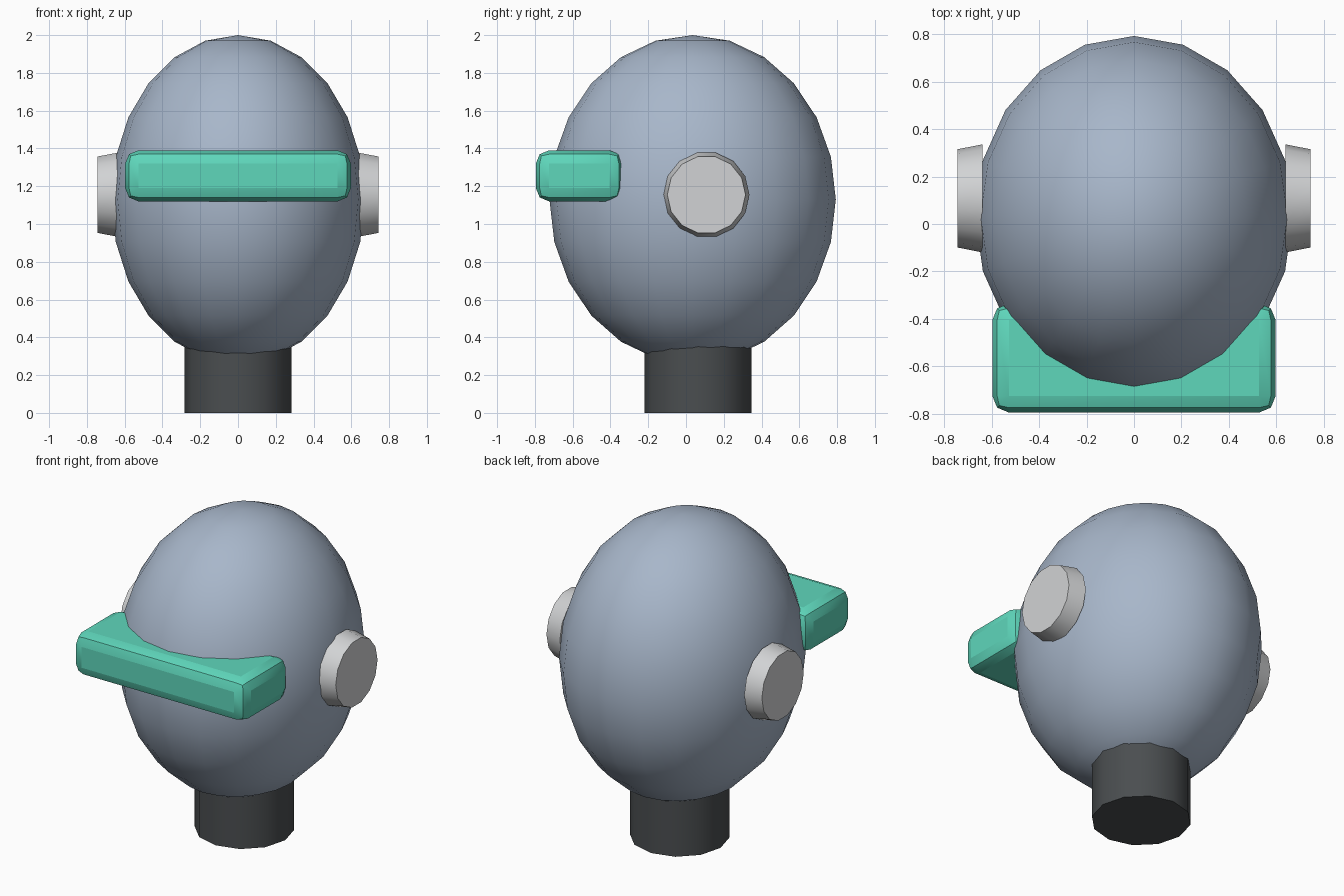
import bpy
from math import pi

cube = bpy.data.objects.get("Cube")
if cube:
    bpy.data.objects.remove(cube, do_unlink=True)


def make_material(name, rgb):
    mat = bpy.data.materials.new(name)
    mat.use_nodes = True
    color = (*rgb, 1)
    mat.diffuse_color = color
    mat.node_tree.nodes["Principled BSDF"].inputs["Base Color"].default_value = color
    return mat


def finish(name, mat, angle=0.62):
    """Name the active object, apply its scale, colour it and smooth it."""
    obj = bpy.context.object
    obj.name = name
    obj.data.materials.append(mat)
    bpy.ops.object.transform_apply(location=False, rotation=False, scale=True)
    bpy.ops.object.shade_smooth_by_angle(angle=angle)
    return obj


blue_grey = make_material("blue grey", (0.39, 0.47, 0.59))
teal = make_material("teal", (0.114, 0.68, 0.50))
light_grey = make_material("light grey", (0.64, 0.65, 0.66))
charcoal = make_material("charcoal", (0.069, 0.076, 0.08))

# Egg-shaped head
bpy.ops.mesh.primitive_uv_sphere_add(segments=20, ring_count=12, radius=1,
                                     location=(0, 0.035, 1.13))
bpy.context.object.scale = (0.67, 0.758, 0.87)
finish("head", blue_grey, pi)

# Neck, running up into the head
bpy.ops.mesh.primitive_cylinder_add(vertices=12, radius=0.283, depth=0.5,
                                    location=(0, 0.063, 0.25))
finish("neck", charcoal)

# Visor bar with rounded edges
bpy.ops.mesh.primitive_cube_add(size=1, location=(0, -0.565, 1.255))
bpy.context.object.scale = (1.195, 0.46, 0.27)
visor = finish("visor", teal)
bevel = visor.modifiers.new("rounded edges", 'BEVEL')
bevel.width = 0.07
bevel.segments = 2
# Round the box first, then keep only the middle bevel edge sharp
bpy.ops.object.modifier_apply(modifier=bevel.name)
bpy.ops.object.shade_smooth_by_angle(angle=0.62)

# Tapered ear discs, wide end against the head
for side, name in ((1, "left_ear"), (-1, "right_ear")):
    bpy.ops.mesh.primitive_cone_add(vertices=14, radius1=0.228, radius2=0.207,
                                    depth=0.107,
                                    location=(side * 0.6915, 0.108, 1.155),
                                    rotation=(0, side * pi / 2, pi / 2 * 0))
    ear = finish(name, light_grey)
    # Put a corner of the disc towards the front
    ear.rotation_euler = (0, side * pi / 2, 0)
